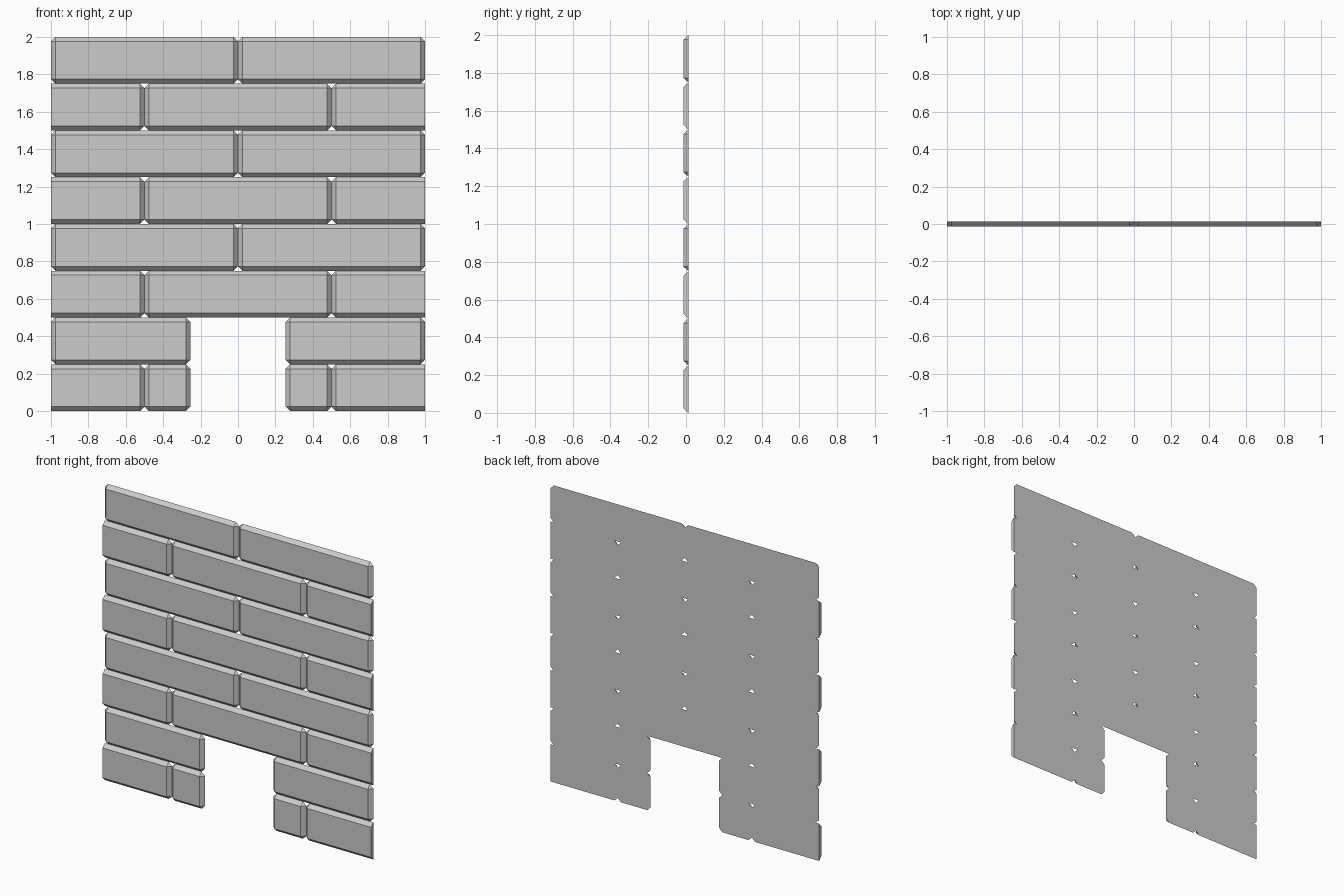
import bpy, bmesh

if "Cube" in bpy.data.objects:
    bpy.data.objects.remove(bpy.data.objects["Cube"])

ROW = 0.25       # course height
BEVEL = 0.024    # chamfer of the front edges
FRONT, BACK = -0.0125, 0.0125
DOOR = 0.255     # half width of the opening


def brick(name, x0, x1, z0, z1, cut=None):
    """Brick chamfered on the front; cut = 'L' or 'R' gives a plain sawn end."""
    bl = 0 if cut == 'L' else BEVEL
    br = 0 if cut == 'R' else BEVEL
    bm = bmesh.new()
    a, b, c, d = x0 + bl, x1 - br, z0 + BEVEL, z1 - BEVEL
    # front face corners, counter-clockwise from lower left
    for x, z in ((a, c), (b, c), (b, d), (a, d)):
        bm.verts.new((x, FRONT, z))
    # back outline with clipped corners
    for x, z in ((a, z0), (b, z0), (x1, c), (x1, d), (b, z1), (a, z1), (x0, d), (x0, c)):
        # a sawn end keeps square back corners
        bm.verts.new((x, BACK, z))
    # the hull fills chamfers, corner facets, sawn end and back
    bmesh.ops.convex_hull(bm, input=bm.verts[:])
    bmesh.ops.dissolve_limit(bm, angle_limit=0.01, verts=bm.verts[:], edges=bm.edges[:])
    bmesh.ops.recalc_face_normals(bm, faces=bm.faces[:])
    mesh = bpy.data.meshes.new(name)
    bm.to_mesh(mesh)
    bm.free()
    obj = bpy.data.objects.new(name, mesh)
    bpy.context.collection.objects.link(obj)


for r in range(8):
    z0, z1 = r * ROW, (r + 1) * ROW
    if r % 2 == 0:
        # course with sawn half bricks at both ends
        brick(f"half_brick_left_{r}", -1, -0.5, z0, z1, 'L')
        brick(f"half_brick_right_{r}", 0.5, 1, z0, z1, 'R')
        if r == 0:
            # short bricks beside the opening
            brick("jamb_brick_left", -0.5, -DOOR, z0, z1)
            brick("jamb_brick_right", DOOR, 0.5, z0, z1)
        else:
            brick(f"middle_brick_{r}", -0.5, 0.5, z0, z1)
    else:
        # course of two bricks, shortened next to the opening
        inner = DOOR if r == 1 else 0
        brick(f"brick_left_{r}", -1, -inner, z0, z1)
        brick(f"brick_right_{r}", inner, 1, z0, z1)
